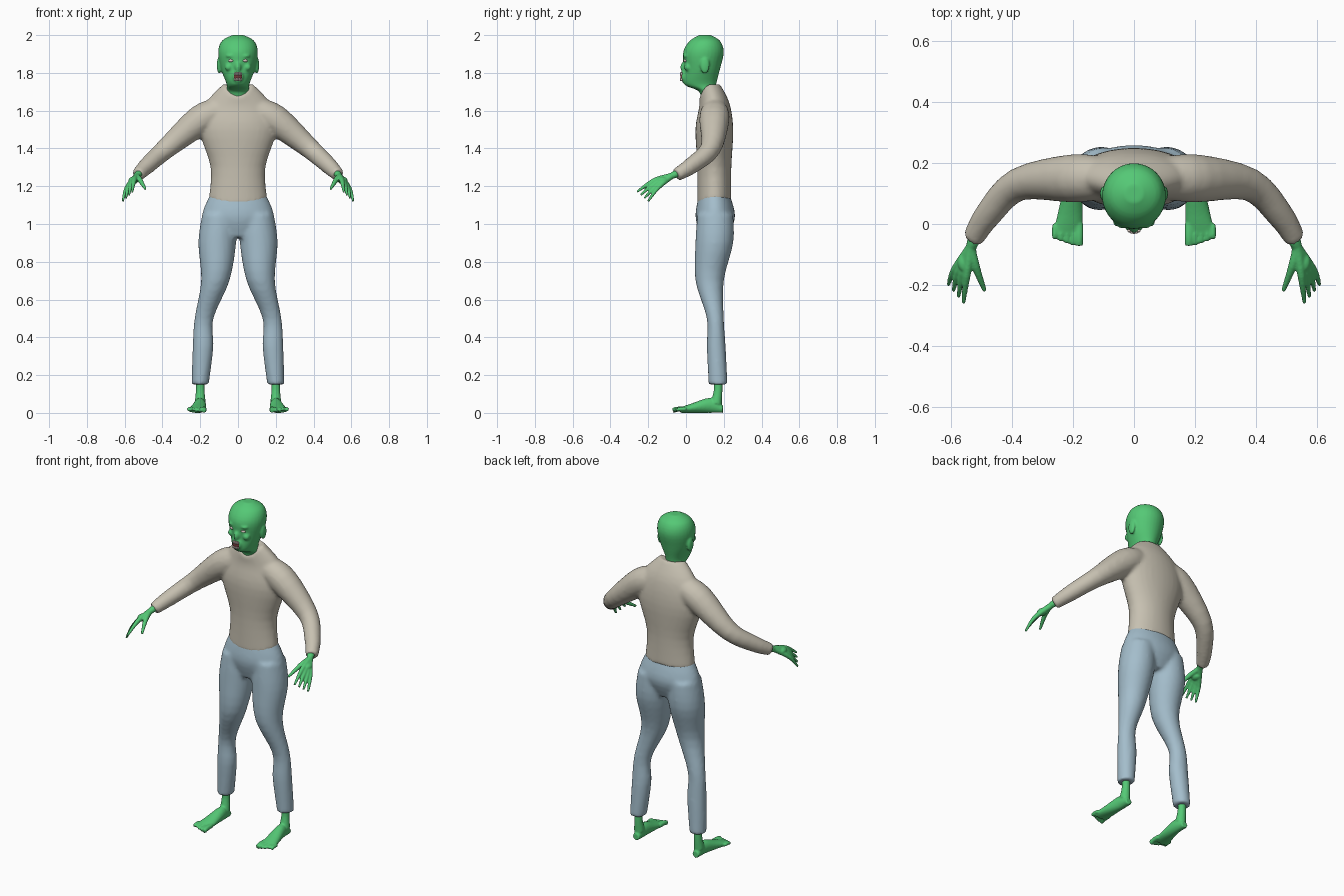
import bpy, bmesh
from math import cos, sin, tau
from mathutils import Vector, Matrix

cube = bpy.data.objects.get("Cube")
if cube:
    bpy.data.objects.remove(cube)


def material(name, red, green, blue):
    mat = bpy.data.materials.new(name)
    mat.use_nodes = True
    mat.diffuse_color = (red, green, blue, 1)
    shader = mat.node_tree.nodes["Principled BSDF"]
    shader.inputs["Base Color"].default_value = mat.diffuse_color
    shader.inputs["Roughness"].default_value = .8
    return mat


skin = material("green skin", .09, .58, .18)
beige = material("beige cloth", .57, .53, .44)
denim = material("pale blue cloth", .37, .51, .6)
bone = material("tooth white", .68, .58, .53)
dark_red = material("dark red", .16, .04, .04)
sides = {"left": 1, "right": -1}


def section(z, width, front, back, x=0, dip=0):
    """Horizontal section: half width, front and back y, lowering of the front."""
    return Vector((z, width, front, back, x, dip))


def limb_point(x, y, z, radius):
    return Vector((x, y, z, radius))


def flow(keys, steps=4):
    """Smooth spline through the key vectors."""
    padded = [keys[0], *keys, keys[-1]]
    result = []
    for before, start, end, after in zip(padded, padded[1:], padded[2:], padded[3:]):
        leave, arrive = (end - before) / 2, (after - start) / 2
        for step in range(steps):
            t = step / steps
            gap = end - start
            result.append(start + leave * t + (gap * 3 - leave * 2 - arrive) * t ** 2
                          + (leave + arrive - gap * 2) * t ** 3)
    return result + [keys[-1]]


def circle(count):
    return [(cos(tau * i / count), sin(tau * i / count)) for i in range(count)]


def skin_rings(bm, rings):
    """Join rings of points into a closed tube with fan caps."""
    loops = [[bm.verts.new(point) for point in ring] for ring in rings]
    for lower, upper in zip(loops, loops[1:]):
        for i in range(len(lower)):
            bm.faces.new((lower[i - 1], lower[i], upper[i], upper[i - 1]))
    for loop in (loops[0], loops[-1]):
        middle = bm.verts.new(sum((v.co for v in loop), Vector()) / len(loop))
        for i in range(len(loop)):
            bm.faces.new((loop[i - 1], loop[i], middle))


def stack(bm, keys, side=1):
    """Solid body through horizontal sections."""
    rings = []
    for z, width, front, back, x, dip in flow(keys):
        middle, depth = (front + back) / 2, (back - front) / 2
        rings.append([(side * x + width * c, middle + depth * s, z - dip * min(s, 0) ** 2)
                      for c, s in circle(32)])
    skin_rings(bm, rings)


def tube(bm, keys, side=1):
    """Round limb through points with radii."""
    path = flow(keys)
    centres = [Vector((side * x, y, z)) for x, y, z, radius in path]
    rings = []
    for i, centre in enumerate(centres):
        ahead = centres[min(i + 1, len(centres) - 1)] - centres[max(i - 1, 0)]
        across = ahead.orthogonal().normalized() if i == 0 else across
        across = (across - across.project(ahead)).normalized()
        up = ahead.normalized().cross(across)
        rings.append([centre + path[i][3] * (across * c + up * s) for c, s in circle(16)])
    skin_rings(bm, rings)


def ball(bm, centre, size):
    place = Matrix.Translation(centre) @ Matrix.Diagonal((*size, 1))
    bmesh.ops.create_uvsphere(bm, u_segments=20, v_segments=12, radius=1, matrix=place)


def finish(bm, name, mat, voxel=0):
    """Make the object; a voxel size fuses overlapping parts into one surface."""
    bmesh.ops.recalc_face_normals(bm, faces=bm.faces)
    for face in bm.faces:
        face.smooth = True
    mesh = bpy.data.meshes.new(name)
    bm.to_mesh(mesh)
    bm.free()
    mesh.materials.append(mat)
    part = bpy.data.objects.new(name, mesh)
    bpy.context.collection.objects.link(part)
    if voxel:
        fuse = part.modifiers.new("fuse", "REMESH")
        fuse.mode = "VOXEL"
        fuse.voxel_size = voxel
        fuse.use_smooth_shade = True
        soften = part.modifiers.new("soften", "SMOOTH")
        soften.factor = .5
        soften.iterations = 4


# Shirt: torso and both sleeves
bm = bmesh.new()
stack(bm, [section(z=1.13, width=.155, front=.06, back=.24, dip=.03),
           section(z=1.3, width=.145, front=.06, back=.24),
           section(z=1.5, width=.205, front=.05, back=.25),
           section(z=1.64, width=.17, front=.07, back=.23, dip=.02),
           section(z=1.74, width=.08, front=.07, back=.18, dip=.07)])
for side in sides.values():
    tube(bm, [limb_point(x=.1, y=.15, z=1.6, radius=.07),
              limb_point(x=.2, y=.15, z=1.55, radius=.08),
              limb_point(x=.38, y=.13, z=1.4, radius=.055),
              limb_point(x=.48, y=.03, z=1.31, radius=.045),
              limb_point(x=.53, y=-.05, z=1.26, radius=.035)], side)
finish(bm, "shirt", beige, voxel=.011)

# Trousers: hips and both legs
bm = bmesh.new()
stack(bm, [section(z=1.16, width=.145, front=.07, back=.23),
           section(z=1.04, width=.19, front=.05, back=.26),
           section(z=.93, width=.13, front=.08, back=.22)])
for side in sides.values():
    stack(bm, [section(x=.1, z=1.05, width=.09, front=.06, back=.25),
               section(x=.11, z=.9, width=.1, front=.05, back=.25),
               section(x=.12, z=.7, width=.075, front=.05, back=.2),
               section(x=.18, z=.5, width=.05, front=.11, back=.2),
               section(x=.185, z=.35, width=.055, front=.11, back=.21),
               section(x=.2, z=.15, width=.045, front=.12, back=.22)], side)
finish(bm, "trousers", denim, voxel=.011)

# Head with neck, nose, lips, brows, cheeks and ears
bm = bmesh.new()
stack(bm, [section(z=1.62, width=.06, front=.08, back=.17),
           section(z=1.7, width=.06, front=.07, back=.16),
           section(z=1.74, width=.06, front=-.01, back=.16),
           section(z=1.82, width=.09, front=-.01, back=.18),
           section(z=1.91, width=.105, front=-.015, back=.2),
           section(z=1.97, width=.085, front=.02, back=.18),
           section(z=2, width=.03, front=.07, back=.13)])
ball(bm, centre=(0, -.01, 1.83), size=(.017, .02, .03))
ball(bm, centre=(0, -.01, 1.78), size=(.03, .017, .034))
for side in sides.values():
    ball(bm, centre=(side * .035, .005, 1.89), size=(.03, .02, .012))
    ball(bm, centre=(side * .05, .01, 1.83), size=(.02, .02, .02))
    ball(bm, centre=(side * .1, .1, 1.84), size=(.012, .025, .045))
finish(bm, "head", skin, voxel=.006)

# Eyes, open mouth and two rows of teeth
for label, side in sides.items():
    bm = bmesh.new()
    ball(bm, centre=(side * .036, 0, 1.865), size=(.015, .013, .009))
    finish(bm, label + "_eye", bone)
bm = bmesh.new()
ball(bm, centre=(0, -.02, 1.78), size=(.022, .01, .024))
finish(bm, "mouth", dark_red)
bm = bmesh.new()
for height in (1.765, 1.795):
    for place in range(-2, 3):
        bend = .0014 * place ** 2
        ball(bm, centre=(place * .008, bend - .028, height), size=(.005, .005, .009))
finish(bm, "teeth", bone)

for label, side in sides.items():
    # Hand: each finger runs from the wrist through the palm to its tip
    bm = bmesh.new()
    cuff = limb_point(x=.515, y=-.03, z=1.275, radius=.02)
    wrist = limb_point(x=.535, y=-.075, z=1.255, radius=.017)
    first_knuckle = limb_point(x=.55, y=-.17, z=1.23, radius=.013)
    last_knuckle = limb_point(x=.59, y=-.15, z=1.19, radius=.012)
    first_tip = limb_point(x=.56, y=-.26, z=1.17, radius=.006)
    last_tip = limb_point(x=.61, y=-.2, z=1.12, radius=.006)
    for finger in range(4):
        knuckle = first_knuckle.lerp(last_knuckle, finger / 3)
        tip = first_tip.lerp(last_tip, finger / 3)
        tube(bm, [cuff, wrist, knuckle, tip], side)
    thumb_joint = limb_point(x=.52, y=-.14, z=1.235, radius=.014)
    thumb_tip = limb_point(x=.49, y=-.22, z=1.185, radius=.007)
    tube(bm, [cuff, wrist, thumb_joint, thumb_tip], side)
    ball(bm, centre=(side * .555, -.125, 1.23), size=(.025, .035, .02))
    finish(bm, label + "_hand", skin, voxel=.004)

    # Foot: ankle, wedge-shaped foot and five toes
    bm = bmesh.new()
    tube(bm, [limb_point(x=.2, y=.17, z=.2, radius=.022),
              limb_point(x=.2, y=.17, z=.12, radius=.023),
              limb_point(x=.2, y=.16, z=.05, radius=.03)], side)
    wedge = [Vector((x, y, width, height)) for x, y, width, height in (
        (.2, .195, .02, .04), (.2, .13, .03, .08), (.21, .03, .042, .05), (.22, -.03, .047, .03))]
    skin_rings(bm, [[(side * x + width * c, y, height * (1 + s) / 2) for c, s in circle(20)]
                    for x, y, width, height in flow(wedge)])
    for toe in range(5):
        x = .18 + .02 * toe
        radius = .01 if toe else .014
        tube(bm, [limb_point(x, 0, .02, radius), limb_point(x, -.04, .02, radius),
                  limb_point(x, .002 * toe ** 2 - .07, .013, radius)], side)
    finish(bm, label + "_foot", skin, voxel=.005)
